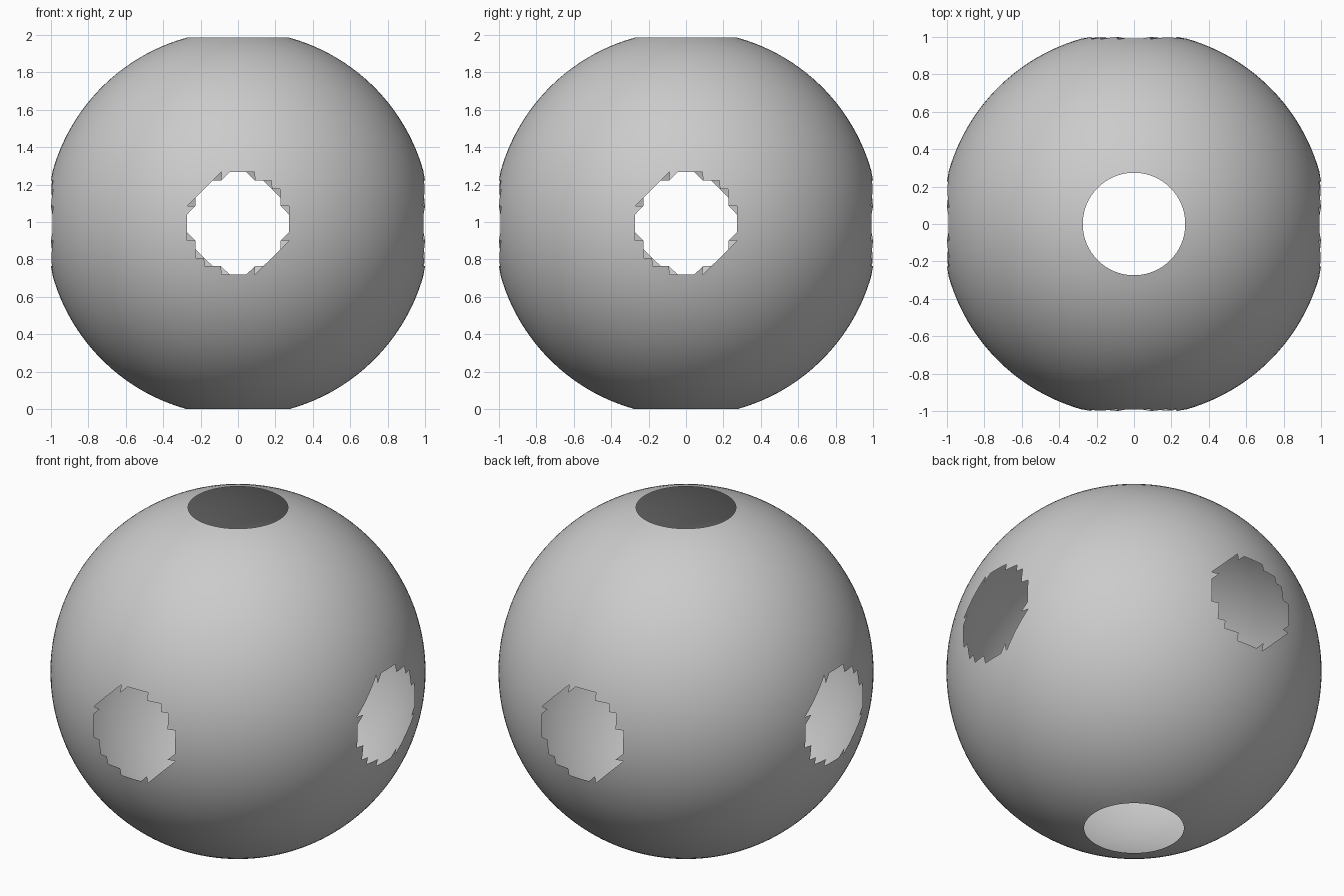
import bpy
import bmesh
from math import sin, cos, pi
from mathutils import Vector

cube = bpy.data.objects.get("Cube")
if cube:
    bpy.data.objects.remove(cube)

SEGMENTS = 140              # divisions around the sphere
RINGS = SEGMENTS // 2       # divisions from pole to pole
STEP = 2 * pi / SEGMENTS
POLE_RINGS = 6              # rings left open at each pole
RADIUS = 1.03
HOLE_ANGLE = 5.86 * STEP    # half angle of each side opening
CENTRE = Vector((0, 0, RADIUS * cos(POLE_RINGS * STEP)))
AXES = [Vector(a) for a in ((1, 0, 0), (-1, 0, 0), (0, 1, 0), (0, -1, 0))]


def direction(ring, seg):
    polar, turn = ring * STEP, seg * STEP
    return Vector((sin(polar) * cos(turn), sin(polar) * sin(turn), cos(polar)))


def in_side_hole(verts):
    middle = sum((v.co - CENTRE for v in verts), Vector())
    return any(middle.angle(axis) < HOLE_ANGLE for axis in AXES)


# Thin spherical shell, open at both poles
bm = bmesh.new()
rows = [[bm.verts.new(CENTRE + RADIUS * direction(r, s)) for s in range(SEGMENTS)]
        for r in range(POLE_RINGS, RINGS - POLE_RINGS + 1)]

# Triangulated skin, leaving out triangles that fall in the four side openings
for upper, lower in zip(rows, rows[1:]):
    for s in range(SEGMENTS):
        n = (s + 1) % SEGMENTS
        for tri in ((lower[s], lower[n], upper[n]), (lower[s], upper[n], upper[s])):
            if not in_side_hole(tri):
                bm.faces.new(tri).smooth = True

# Drop points left loose inside the openings
bmesh.ops.delete(bm, geom=[v for v in bm.verts if not v.link_faces], context='VERTS')

mesh = bpy.data.meshes.new("pierced_sphere")
bm.to_mesh(mesh)
bm.free()

# Single grey colour
grey = bpy.data.materials.new("plain_grey")
grey.use_nodes = True
colour = (0.6, 0.6, 0.6, 1)
grey.diffuse_color = colour
grey.node_tree.nodes["Principled BSDF"].inputs["Base Color"].default_value = colour
mesh.materials.append(grey)

shell = bpy.data.objects.new("pierced_sphere", mesh)
bpy.context.collection.objects.link(shell)
